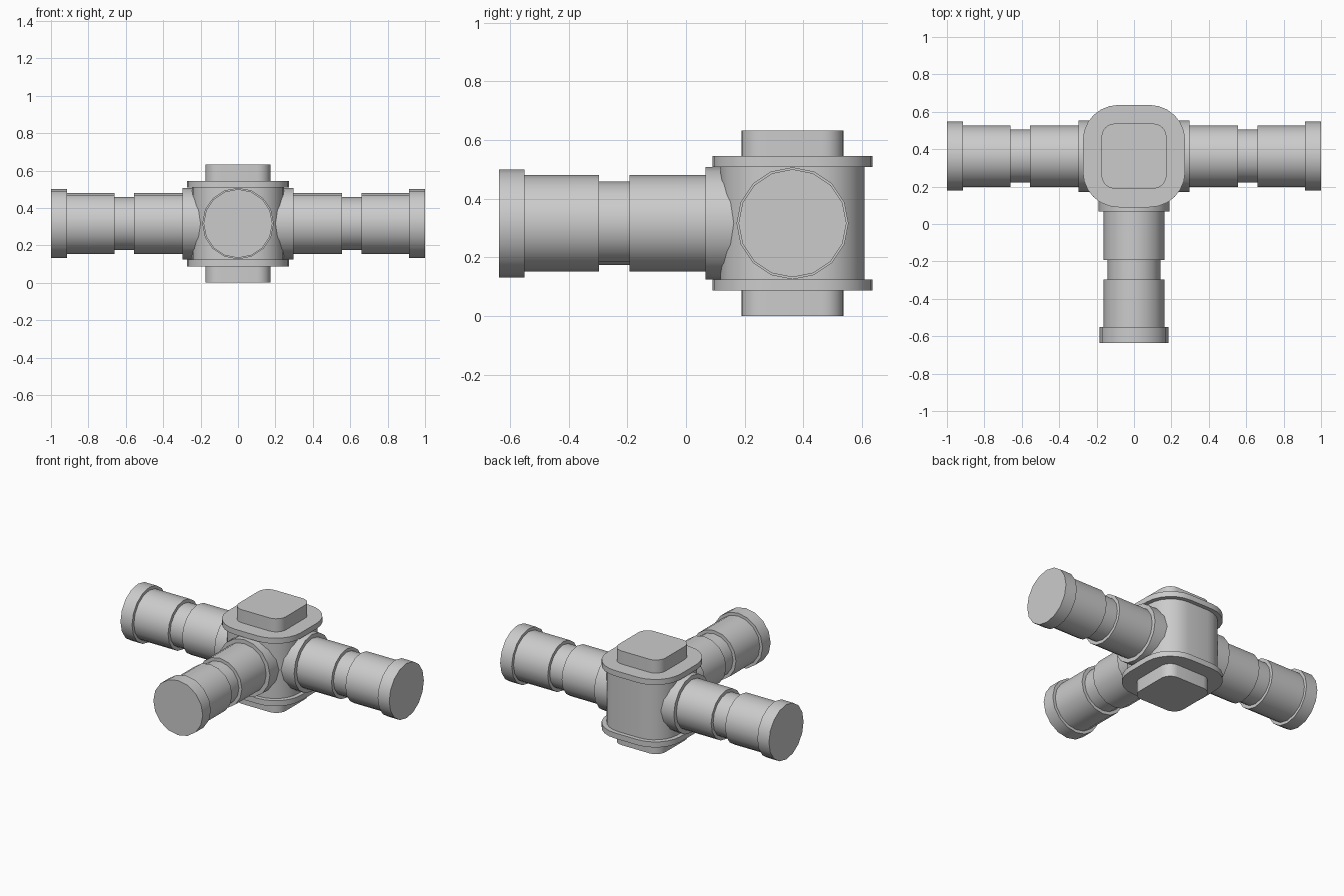
import bpy, bmesh
from math import pi, cos, sin, radians
from mathutils import Matrix

if "Cube" in bpy.data.objects:
    bpy.data.objects.remove(bpy.data.objects["Cube"])

CY, CZ = 0.363, 0.3165   # centre of the hub
SIDES = 16


def skin(name, rings, matrix):
    """Join a list of closed rings into a capped, sharp-edged smooth solid."""
    bm = bmesh.new()
    loops = [[bm.verts.new(p) for p in ring] for ring in rings]
    n = len(loops[0])
    for a, b in zip(loops, loops[1:]):
        for i in range(n):
            j = (i + 1) % n
            bm.faces.new((a[i], a[j], b[j], b[i]))
    bm.faces.new(loops[0][::-1])
    bm.faces.new(loops[-1])
    bm.transform(matrix)
    bmesh.ops.recalc_face_normals(bm, faces=bm.faces)
    mesh = bpy.data.meshes.new(name)
    bm.to_mesh(mesh)
    bm.free()
    obj = bpy.data.objects.new(name, mesh)
    bpy.context.collection.objects.link(obj)
    bpy.ops.object.select_all(action='DESELECT')
    obj.select_set(True)
    bpy.context.view_layer.objects.active = obj
    bpy.ops.object.shade_smooth_by_angle(angle=radians(35))
    return obj


def rounded_block(name, half, radius, z0, z1, seg=6):
    """Upright block with a rounded-square outline."""
    outline = []
    for k in range(4):
        mid = pi / 4 + k * pi / 2
        cx = (half - radius) * (1 if cos(mid) > 0 else -1)
        cy = (half - radius) * (1 if sin(mid) > 0 else -1)
        for i in range(seg + 1):
            a = k * pi / 2 + i / seg * pi / 2
            outline.append((cx + radius * cos(a), cy + radius * sin(a)))
    rings = [[(x, y, z) for x, y in outline] for z in (z0, z1)]
    return skin(name, rings, Matrix.Translation((0, CY, 0)))


# Hub: body, two flange plates, two square end blocks
rounded_block("hub_body", 0.246, 0.17, 0.12, 0.513)
rounded_block("bottom_flange", 0.2735, 0.19, 0.088, 0.125)
rounded_block("top_flange", 0.2735, 0.19, 0.508, 0.545)
rounded_block("bottom_block", 0.174, 0.072, 0.0, 0.09)
rounded_block("top_block", 0.174, 0.072, 0.543, 0.633)

# Stepped pipe profile: (distance from hub centre, radius)
PIPE = [(0.19, 0.191), (0.297, 0.191), (0.297, 0.164), (0.556, 0.164),
        (0.556, 0.142), (0.66, 0.142), (0.66, 0.164), (0.914, 0.164),
        (0.914, 0.184), (1.0, 0.184)]


def pipe(name, angle):
    rings = [[(d, r * cos(2 * pi * i / SIDES), r * sin(2 * pi * i / SIDES))
              for i in range(SIDES)] for d, r in PIPE]
    skin(name, rings, Matrix.Translation((0, CY, CZ)) @ Matrix.Rotation(angle, 4, 'Z'))


# Three pipes branching from the hub
for name, angle in (("right_pipe", 0), ("left_pipe", pi), ("front_pipe", -pi / 2)):
    pipe(name, angle)
